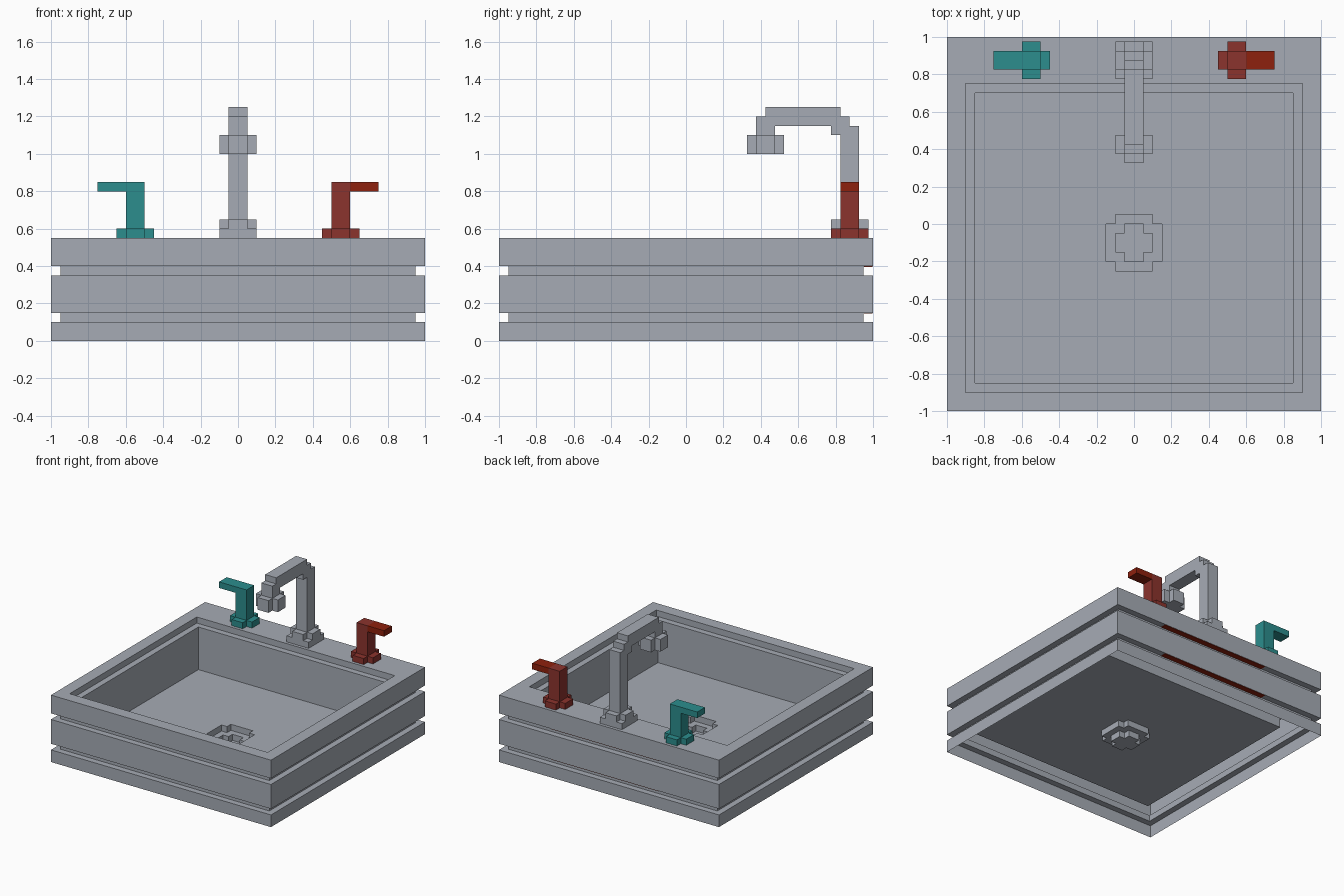
import bpy
import bmesh

cube = bpy.data.objects.get("Cube")
if cube:
    bpy.data.objects.remove(cube, do_unlink=True)


def material(name, r, g, b):
    m = bpy.data.materials.new(name)
    m.use_nodes = True
    m.diffuse_color = (r, g, b, 1)
    m.node_tree.nodes["Principled BSDF"].inputs["Base Color"].default_value = (r, g, b, 1)
    return m


STEEL = material("steel grey", 0.38, 0.41, 0.46)
TEAL = material("teal", 0.025, 0.27, 0.27)
RED = material("dull red", 0.26, 0.033, 0.026)
BRIGHT = material("bright red", 0.27, 0.015, 0.004)


def finish(bm, name, mat, fix_normals=True):
    if fix_normals:
        bmesh.ops.recalc_face_normals(bm, faces=bm.faces)
    mesh = bpy.data.meshes.new(name)
    bm.to_mesh(mesh)
    bm.free()
    mesh.materials.append(mat)
    ob = bpy.data.objects.new(name, mesh)
    bpy.context.collection.objects.link(ob)
    return ob


def rect(x0, x1, y0, y1):
    return [(x0, y0), (x1, y0), (x1, y1), (x0, y1)]


def plus(cx, cy, a, b):
    """Cross outline, arms reaching a with half width b, counter-clockwise."""
    pts = []
    x, y = 1, 0
    for _ in range(4):
        for along, side in ((a, -b), (a, b), (b, b)):
            pts.append((cx + along * x - side * y, cy + along * y + side * x))
        x, y = -y, x
    return pts


def prism(name, outline, low, high, mat, axis="z"):
    """Extrude a flat outline along z, or a (y, z) outline along x."""
    bm = bmesh.new()

    def at(p, h):
        return (p[0], p[1], h) if axis == "z" else (h, p[0], p[1])

    a = [bm.verts.new(at(p, low)) for p in outline]
    b = [bm.verts.new(at(p, high)) for p in outline]
    bm.faces.new(a[::-1])
    bm.faces.new(b)
    for i in range(len(a)):
        j = (i + 1) % len(a)
        bm.faces.new((a[i], a[j], b[j], b[i]))
    return finish(bm, name, mat)


# Basin: one open-bottomed skin, up the grooved outside and down the inside
bm = bmesh.new()


def ring(outline, z):
    return [bm.verts.new((x, y, z)) for x, y in outline]


def bridge(a, b):
    for i in range(len(a)):
        j = (i + 1) % len(a)
        bm.faces.new((a[i], a[j], b[j], b[i]))


wall, groove = rect(-1, 1, -1, 1), rect(-.95, .95, -.95, .95)
lip, bowl = rect(-.9, .9, -.9, .75), rect(-.85, .85, -.85, .7)
profile = [(wall, 0), (wall, .1), (groove, .1), (groove, .15), (wall, .15),
           (wall, .35), (groove, .35), (groove, .4), (wall, .4), (wall, .55),
           (lip, .55), (lip, .5), (bowl, .5), (bowl, .15)]
rings = [ring(o, z) for o, z in profile]
for lower, upper in zip(rings, rings[1:]):
    bridge(lower, upper)

# Stepped drain sunk into the floor
big, small = plus(0, -.1, .15, .1), plus(0, -.1, .1, .05)
drain = [ring(big, .15), ring(big, .1), ring(small, .1), ring(small, .05)]
for outer, inner in zip(drain, drain[1:]):
    bridge(outer, inner)
bm.faces.new(drain[-1])

# Floor between the bowl walls and the drain
edges = []
for loop in (rings[-1], drain[0]):
    for i in range(len(loop)):
        v, w = loop[i], loop[(i + 1) % len(loop)]
        edges.append(bm.edges.get((v, w)))
fill = bmesh.ops.triangle_fill(bm, edges=edges, use_beauty=True, normal=(0, 0, 1))
for f in fill["geom"]:
    if isinstance(f, bmesh.types.BMFace):
        f.normal_update()
        if f.normal.z < 0:
            f.normal_flip()
finish(bm, "basin", STEEL, fix_normals=False)

# Red strips under the rear ledges
for name, z in (("upper_rear_strip", .4), ("lower_rear_strip", .15)):
    prism(name, rect(-.45, .53, .951, .998), z - .004, z - .0005, BRIGHT)

# Faucet: stepped foot, bent spout and nozzle
Y = .875
prism("faucet_foot", rect(-.1, .1, Y - .1, Y + .1), .55, .6, STEEL)
prism("faucet_collar", plus(0, Y, .1, .05), .6, .65, STEEL)
spout = [(.825, .65), (.925, .65), (.925, 1.15), (.875, 1.15), (.875, 1.2),
         (.825, 1.2), (.825, 1.25), (.425, 1.25), (.425, 1.2), (.375, 1.2),
         (.375, 1.1), (.475, 1.1), (.475, 1.15), (.775, 1.15), (.775, 1.1),
         (.825, 1.1)]
prism("faucet_spout", spout, -.05, .05, STEEL, axis="x")
prism("faucet_nozzle", plus(0, .425, .1, .05), 1.0, 1.1, STEEL)

# Tap handles, levers pointing outwards
for side, s, body, lever in (("left", 1, RED, BRIGHT), ("right", -1, TEAL, TEAL)):
    prism(side + "_tap_foot", plus(s * .55, Y, .1, .05), .55, .6, body)
    prism(side + "_tap_post", rect(s * .55 - .05, s * .55 + .05, Y - .05, Y + .05), .6, .85, body)
    x0, x1 = sorted((s * .6, s * .75))
    prism(side + "_tap_lever", rect(x0, x1, Y - .05, Y + .05), .8, .85, lever)
